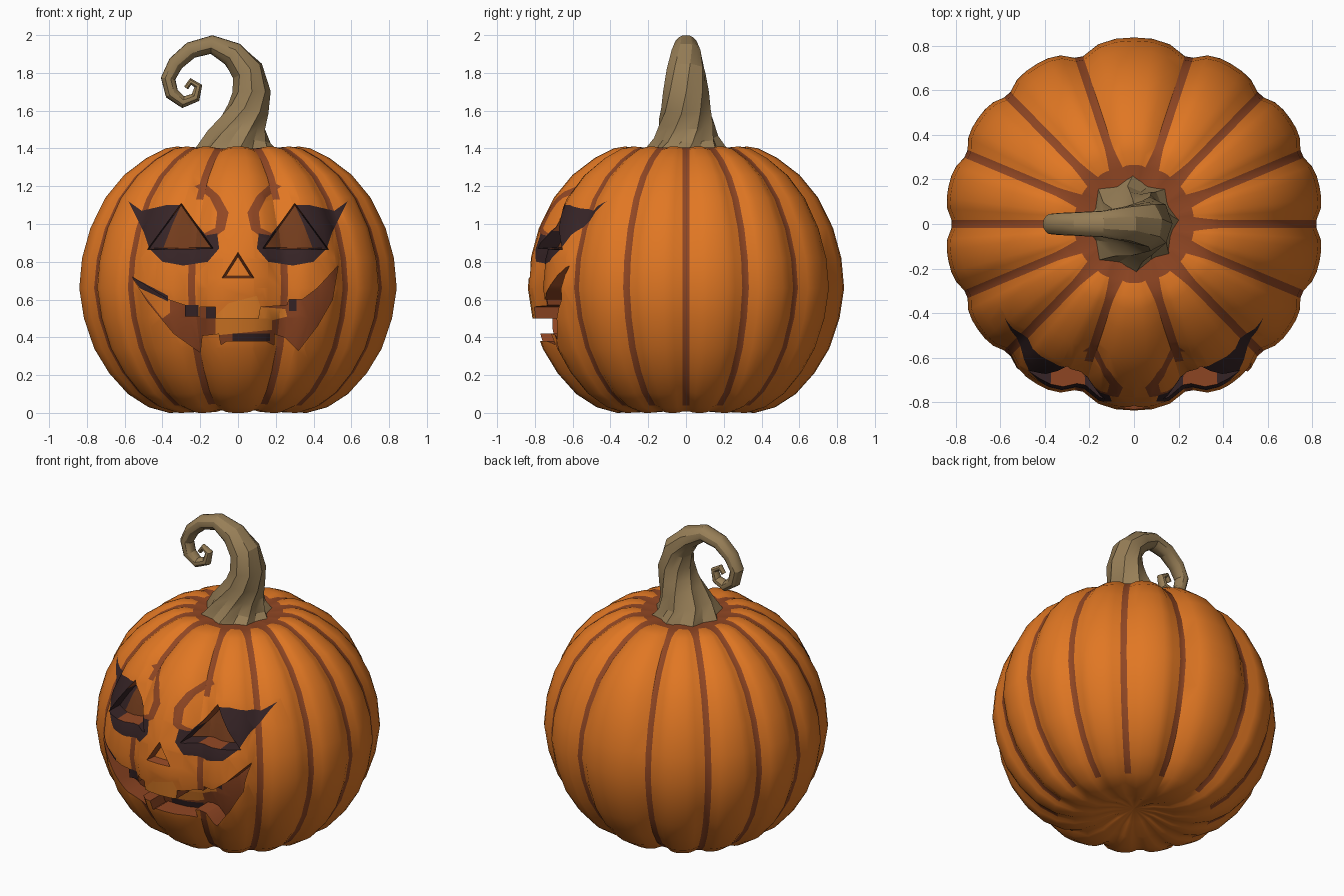
import bpy, bmesh, math
from mathutils import Vector

cube = bpy.data.objects.get("Cube")
if cube:
    bpy.data.objects.remove(cube, do_unlink=True)


def material(name, rgb):
    m = bpy.data.materials.new(name)
    m.use_nodes = True
    m.diffuse_color = (*rgb, 1)
    m.node_tree.nodes["Principled BSDF"].inputs["Base Color"].default_value = (*rgb, 1)
    return m


ORANGE, BROWN, DARK, BRIGHT, SHADE = range(5)
skin = [material("pumpkin orange", (.75, .185, .017)),
        material("groove brown", (.28, .062, .017)),
        material("dark paint", (.038, .018, .02)),
        material("bright orange", (.88, .25, .025)),
        material("inner brown", (.17, .045, .012))]
bark = material("stem tan", (.31, .21, .095))


def finish(bm, name, materials, angle):
    bmesh.ops.recalc_face_normals(bm, faces=bm.faces[:])
    mesh = bpy.data.meshes.new(name)
    bm.to_mesh(mesh)
    bm.free()
    for m in materials:
        mesh.materials.append(m)
    ob = bpy.data.objects.new(name, mesh)
    bpy.context.collection.objects.link(ob)
    bpy.ops.object.select_all(action='DESELECT')
    ob.select_set(True)
    bpy.context.view_layer.objects.active = ob
    bpy.ops.object.shade_smooth_by_angle(angle=math.radians(angle))


# Pumpkin body: a lobed surface of revolution with flat groove strips
profile = [(.13, .04), (.25, .005), (.37, 0), (.48, .03), (.59, .1), (.69, .21),
           (.77, .34), (.825, .5), (.85, .66), (.835, .82), (.79, .98), (.71, 1.14),
           (.61, 1.26), (.49, 1.35), (.39, 1.4), (.33, 1.41), (.27, 1.405), (.17, 1.395)]
grooves = [0, 23, 46, 72, 108, 134, 157, 180, 203, 226, 252, 288, 314, 337, 360]
STEPS = 7


def body_ring(bm, r, z):
    ring = []
    w = min(.02 / r, .08)
    if z > 1.3:
        w += max(0, .36 - r) * .5
    for a0, a1 in zip(grooves, grooves[1:]):
        a0, a1 = math.radians(a0), math.radians(a1)
        for j in range(STEPS):
            a = a0 + w + (a1 - a0 - 2 * w) * j / (STEPS - 1)
            t = (a - a0) / (a1 - a0)
            near = a0 if t < .5 else a1
            depth = .075 if abs(math.cos(near)) < .4 else .05
            f = 1 - depth * (1 + .8 * abs(z - .7)) * abs(2 * t - 1) ** 3
            ring.append(bm.verts.new((r * f * math.cos(a), .985 * r * f * math.sin(a),
                                      z + .35 * (.7 - z) * (1 - f))))
    return ring


bm = bmesh.new()
rings = [body_ring(bm, r, z) for r, z in profile]
count = len(rings[0])
for i in range(len(rings) - 1):
    r = (profile[i][0] + profile[i + 1][0]) / 2
    z = (profile[i][1] + profile[i + 1][1]) / 2
    for k in range(count):
        n = (k + 1) % count
        face = bm.faces.new((rings[i][k], rings[i][n], rings[i + 1][n], rings[i + 1][k]))
        c = face.calc_center_median()
        groove = k % STEPS == STEPS - 1 and z > .06
        if abs(c.x) < .35 and c.y < 0 and .8 < c.z < 1.15:
            groove = False
        collar = z > 1.3 and r < .27
        face.material_index = BROWN if groove or collar else ORANGE
for ring, z, index in ((rings[0], .06, ORANGE), (rings[-1], 1.39, BROWN)):
    pole = bm.verts.new((0, 0, z))
    for k in range(count):
        bm.faces.new((ring[k], ring[(k + 1) % count], pole)).material_index = index


# Face outlines in x and z
def mirror(points):
    return [(-x, z) for x, z in points]


def box(x0, x1, z0, z1):
    return [(x0, z0), (x0, z1), (x1, z1), (x1, z0)]


brow = [(-.23, 1.2), (-.15, 1.14), (-.11, 1.06), (-.12, .98), (-.18, .95),
        (-.14, .92), (-.07, .97), (-.05, 1.06), (-.1, 1.15), (-.18, 1.22)]
eye_paint = [(-.58, 1.12), (-.51, 1.07), (-.38, 1.1), (-.3, 1.1), (-.17, .94), (-.11, .95),
             (-.1, .87), (-.16, .8), (-.29, .78), (-.4, .8), (-.47, .87), (-.5, .96)]
eye = [(-.3, 1.11), (-.48, .865), (-.13, .87)]
eye_dark = [(-.3, 1.11), (-.48, .865), (-.4, .87), (-.35, 1)]
nose = [(0, .85), (-.085, .715), (.085, .715)]
mouth = [(-.56, .72), (-.37, .6), (-.28, .57), (-.28, .51), (-.2, .51), (-.2, .56),
         (-.12, .56), (-.12, .5), (.11, .5), (.12, .56), (.26, .57), (.27, .6), (.34, .6),
         (.42, .66), (.53, .78), (.5, .6), (.42, .46), (.32, .33), (.25, .4), (.19, .42),
         (.19, .36), (.15, .38), (-.06, .38), (-.09, .36), (-.1, .42), (-.19, .41),
         (-.2, .32), (-.34, .42), (-.48, .59)]
glow = [(-.12, .41), (-.12, .51), (-.05, .58), (.1, .62), (.12, .56), (.25, .55), (.26, .51),
        (.18, .49), (.18, .44)]
corner_glow = [(-.54, .68), (-.36, .6), (-.36, .53), (-.4, .5)]
corner_dark = [(-.56, .72), (-.37, .62), (-.37, .59), (-.52, .66)]
gaps = [box(-.03, .17, .38, .42), box(-.28, -.21, .51, .57), box(-.17, -.12, .5, .56),
        box(.27, .31, .54, .6)]


def edges_of(outline):
    return zip(outline, outline[1:] + outline[:1])


def inside(x, z, outline):
    hit = False
    for (x0, z0), (x1, z1) in edges_of(outline):
        if (z0 > z) != (z1 > z) and x < x0 + (x1 - x0) * (z - z0) / (z1 - z0):
            hit = not hit
    return hit


def cut(outline):
    """Score the outline into the front of the skin."""
    for (x0, z0), (x1, z1) in edges_of(outline):
        geom = set()
        for f in bm.faces:
            if f.calc_center_median().y > -.35:
                continue
            xs = [v.co.x for v in f.verts]
            zs = [v.co.z for v in f.verts]
            if (max(xs) >= min(x0, x1) and min(xs) <= max(x0, x1)
                    and max(zs) >= min(z0, z1) and min(zs) <= max(z0, z1)):
                geom.update((f, *f.edges, *f.verts))
        bmesh.ops.bisect_plane(bm, geom=list(geom), dist=1e-4, plane_co=(x0, 0, z0),
                               plane_no=(z1 - z0, 0, x0 - x1))


def region(outline):
    found = []
    for f in bm.faces:
        c = f.calc_center_median()
        if c.y < -.35 and inside(c.x, c.z, outline):
            found.append(f)
    return found


def carve(outline, depth, wall_rule, taper=1):
    """Push the outlined faces inward to make a pocket."""
    faces = region(outline)
    before = set(bm.faces)
    out = bmesh.ops.extrude_face_region(bm, geom=faces)["geom"]
    caps = {g for g in out if isinstance(g, bmesh.types.BMFace)}
    verts = [g for g in out if isinstance(g, bmesh.types.BMVert)]
    mid = sum((v.co for v in verts), Vector()) / len(verts)
    for v in verts:
        v.co = mid + (v.co - mid) * taper + Vector((0, depth, 0))
    left = [f for f in faces if f.is_valid]
    if left:
        bmesh.ops.delete(bm, geom=left, context='FACES')
    for f in bm.faces:
        if f not in before and f not in caps:
            f.material_index = wall_rule(f.calc_center_median())


# Painted areas, later ones over earlier ones
paints = [(brow, BROWN), (mirror(brow), BROWN), (eye_paint, DARK), (mirror(eye_paint), DARK),
          (eye, SHADE), (mirror(eye), SHADE), (eye_dark, DARK), (mirror(eye_dark), DARK),
          (nose, ORANGE), (mouth, BROWN), (glow, BRIGHT), (corner_glow, ORANGE),
          (corner_dark, DARK)] + [(gap, DARK) for gap in gaps]
for outline, index in paints:
    cut(outline)
for outline, index in paints:
    for f in region(outline):
        f.material_index = index

# Carved eyes, nose and mouth
for outline in (eye, mirror(eye)):
    carve(outline, .1, lambda c: BROWN if .2 < abs(c.x) < .36 else DARK, .93)
carve(nose, .05, lambda c: BROWN, .75)
carve(mouth, .13, lambda c: BROWN)
finish(bm, "pumpkin_body", skin, 30)

# Stem: ridged, twisted tube that ends in a curl
path = [(0, 1.38, .21), (.005, 1.46, .16), (.03, 1.54, .12), (.055, 1.61, .105),
        (.072, 1.7, .097), (.05, 1.81, .085), (-.03, 1.9, .068), (-.14, 1.95, .05),
        (-.25, 1.92, .045), (-.33, 1.85, .042), (-.37, 1.77, .039), (-.35, 1.69, .037),
        (-.29, 1.645, .032), (-.225, 1.67, .027), (-.21, 1.73, .022), (-.25, 1.755, .018),
        (-.275, 1.72, .013)]
SIDES = 16
bm = bmesh.new()
tube = []
for i, (x, z, r) in enumerate(path):
    xa, za, _ = path[max(i - 1, 0)]
    xb, zb, _ = path[min(i + 1, len(path) - 1)]
    tangent = Vector((xb - xa, 0, zb - za)).normalized()
    side = Vector((tangent.z, 0, -tangent.x))
    ridge = .1 * max(.1, 1 - i / 7)
    wide = 1 if i < 2 else 1.2
    ring = []
    for k in range(SIDES):
        a = math.tau * k / SIDES + .2 * min(i, 6)
        rr = r * (1 + ridge * (-1) ** k)
        ring.append(bm.verts.new(Vector((x, 0, z)) + side * rr * math.cos(a)
                                 + Vector((0, rr * wide * math.sin(a), 0))))
    tube.append(ring)
for lower, upper in zip(tube, tube[1:]):
    for k in range(SIDES):
        n = (k + 1) % SIDES
        bm.faces.new((lower[k], lower[n], upper[n], upper[k]))
bm.faces.new(tube[0])
bm.faces.new(tube[-1])
finish(bm, "stem", [bark], 25)
